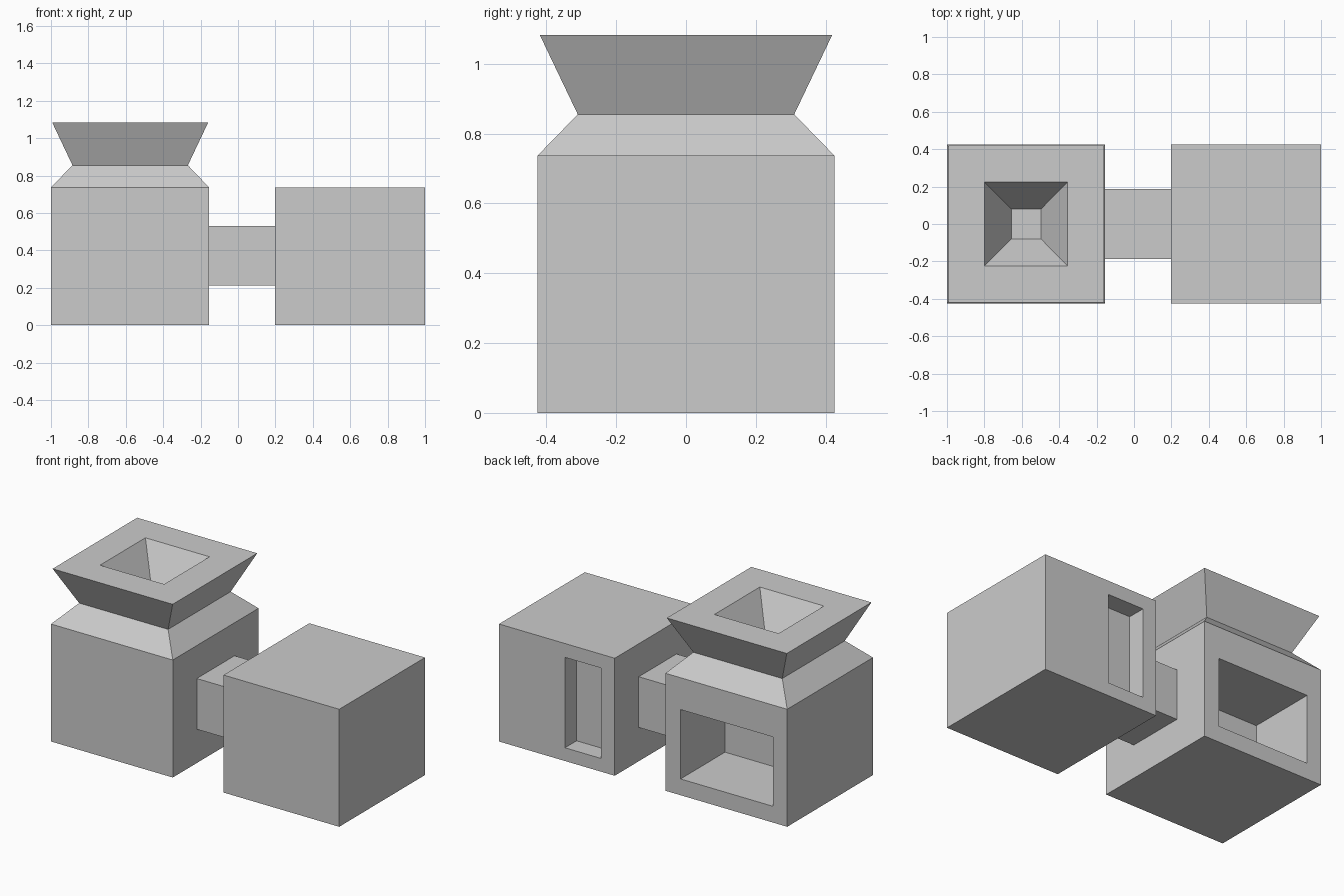
import bpy, bmesh

if "Cube" in bpy.data.objects:
    bpy.data.objects.remove(bpy.data.objects["Cube"])


def loft(name, rings, recess=None):
    """Skin rectangles (x0, x1, half_y, z) bottom to top; optionally sink a pocket in the back."""
    bm = bmesh.new()
    loops = []
    for x0, x1, hy, z in rings:
        corners = [(x0, -hy), (x1, -hy), (x1, hy), (x0, hy)]
        loops.append([bm.verts.new((x, y, z)) for x, y in corners])
    back = None
    for low, high in zip(loops, loops[1:]):
        for i in range(4):
            j = (i + 1) % 4
            face = bm.faces.new((low[i], low[j], high[j], high[i]))
            if i == 2 and back is None:
                back = face
    bm.faces.new(loops[0][::-1])
    bm.faces.new(loops[-1])
    bm.normal_update()

    if recess:
        x0, x1, z0, z1, depth = recess
        c = back.calc_center_median()
        # first inset makes the opening, second makes the pocket floor
        for y in (c.y, c.y - depth):
            bmesh.ops.inset_individual(bm, faces=[back], thickness=0.05)
            for v in back.verts:
                v.co = (x0 if v.co.x < c.x else x1, y, z0 if v.co.z < c.z else z1)
            c = back.calc_center_median()

    bmesh.ops.recalc_face_normals(bm, faces=bm.faces)
    mesh = bpy.data.meshes.new(name)
    bm.to_mesh(mesh)
    bm.free()
    obj = bpy.data.objects.new(name, mesh)
    bpy.context.collection.objects.link(obj)
    return obj


# Main block: body, pinched neck, flared rim and sunken funnel, with a deep back opening
loft("hopper_block", [
    (-1.0, -0.155, 0.425, 0.0),
    (-1.0, -0.155, 0.425, 0.737),
    (-0.885, -0.268, 0.31, 0.855),
    (-0.993, -0.16, 0.419, 1.083),
    (-0.80, -0.355, 0.225, 1.083),
    (-0.655, -0.497, 0.08, 0.855),
], recess=(-0.90, -0.26, 0.102, 0.537, 0.44))

# Side block with a shallow slot in the back
loft("side_block", [
    (0.197, 1.0, 0.425, 0.0),
    (0.197, 1.0, 0.425, 0.737),
], recess=(0.291, 0.542, 0.083, 0.65, 0.115))

# Bar joining the two blocks
loft("connector", [
    (-0.155, 0.197, 0.187, 0.212),
    (-0.155, 0.197, 0.187, 0.53),
])
